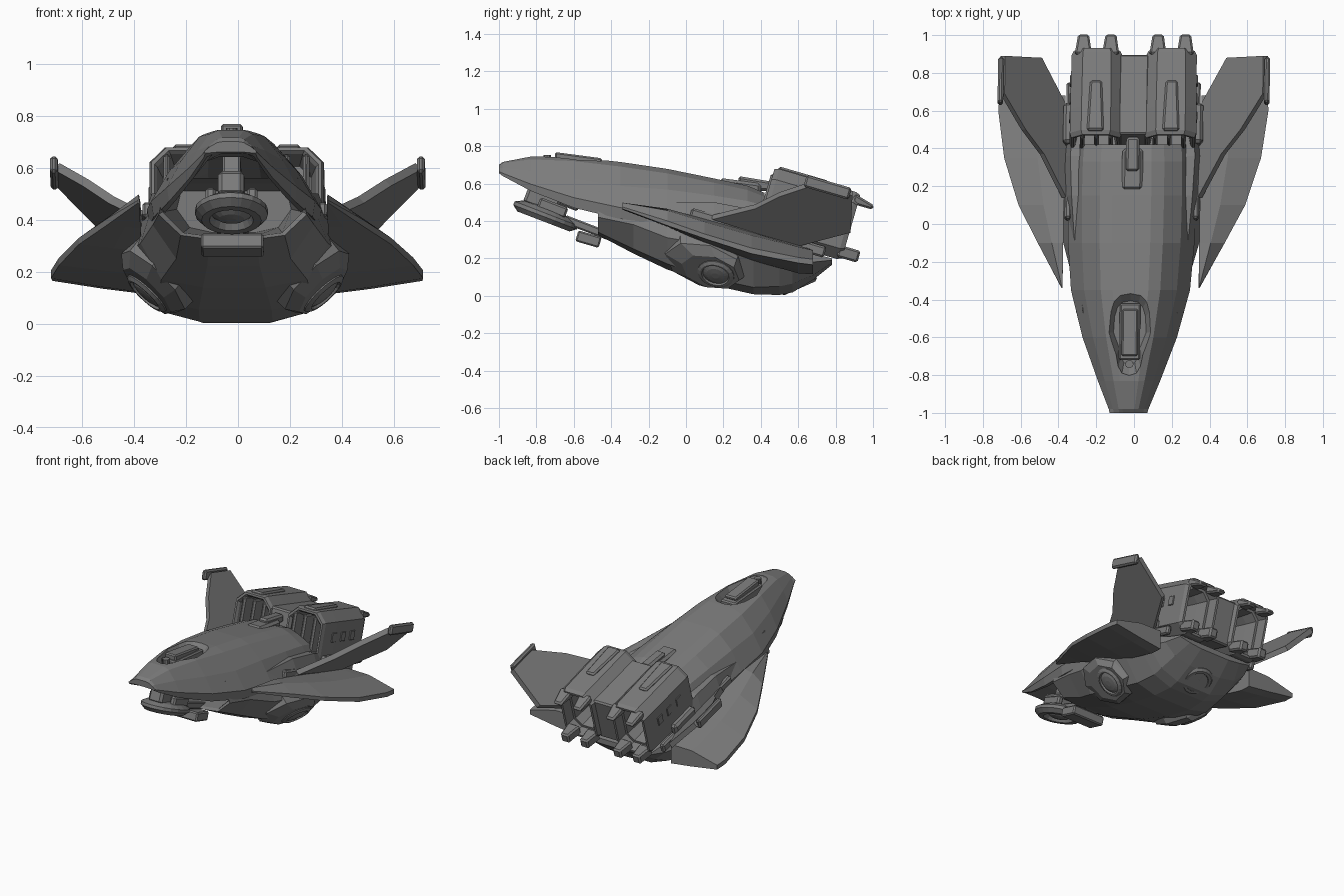
import bpy, bmesh, math
from mathutils import Matrix

cube = bpy.data.objects.get("Cube")
if cube:
    bpy.data.objects.remove(cube, do_unlink=True)

grey = bpy.data.materials.new("hull_grey")
grey.use_nodes = True
grey.diffuse_color = (0.2, 0.2, 0.2, 1)
grey.node_tree.nodes["Principled BSDF"].inputs["Base Color"].default_value = (0.2, 0.2, 0.2, 1)

# Thrust frame: engines, fins and pods are pitched with their tails down
PITCH = Matrix.Rotation(math.radians(-16.2), 4, 'X')
FLAT = Matrix.Identity(4)
SIDES = (("left", 1), ("right", -1))


def finish(name, bm, m=FLAT, bevel=0):
    """Place a mesh, keeping the slight yaw of the whole craft."""
    bm.transform(m)
    for v in bm.verts:
        v.co.x += 0.016 * v.co.y - 0.013
    bmesh.ops.recalc_face_normals(bm, faces=bm.faces)
    mesh = bpy.data.meshes.new(name)
    bm.to_mesh(mesh)
    bm.free()
    mesh.materials.append(grey)
    ob = bpy.data.objects.new(name, mesh)
    bpy.context.collection.objects.link(ob)
    if bevel:
        mod = ob.modifiers.new("edge", 'BEVEL')
        mod.width, mod.segments = bevel, 1
    return ob


def loft(name, rings, m=FLAT, bevel=0):
    """Skin closed rings of equal length and cap both ends."""
    bm = bmesh.new()
    rows = [[bm.verts.new(p) for p in r] for r in rings]
    n = len(rows[0])
    for a, b in zip(rows, rows[1:]):
        for i in range(n):
            j = (i + 1) % n
            bm.faces.new((a[i], a[j], b[j], b[i]))
    bm.faces.new(rows[0])
    bm.faces.new(rows[-1])
    return finish(name, bm, m, bevel)


def box(name, x, y, z, m=FLAT, bevel=0.008, taper=1.0, drop=0.0):
    """Box from ranges; taper narrows its rear, drop lowers its rear top."""
    cx, hx = (x[0] + x[1]) / 2, (x[1] - x[0]) / 2
    rings = []
    for yy, t, d in ((y[0], 1, 0), (y[1], taper, drop)):
        rings.append([(cx - hx * t, yy, z[0]), (cx + hx * t, yy, z[0]),
                      (cx + hx * t, yy, z[1] - d), (cx - hx * t, yy, z[1] - d)])
    return loft(name, rings, m, bevel)


def mirrored(half, y):
    """Closed cross-section from (x, z) points running from top to bottom."""
    return [(x, y, z) for x, z in half] + [(-x, y, z) for x, z in reversed(half)]


def ellipse(rx, ry, z, n=16, cx=0, cy=0, power=1.0):
    """Flat ring; a power under one squares it off."""
    ring = []
    for i in range(n):
        c, s = math.cos(math.tau * i / n), math.sin(math.tau * i / n)
        ring.append((cx + rx * math.copysign(abs(c) ** power, c),
                     cy + ry * math.copysign(abs(s) ** power, s), z))
    return ring


# Upper shell: y, half width, top, rim, inner roof
shell = []
for y, w, top, rim, roof in (
        (-1, .1, .70, .655, .66), (-.98, .105, .715, .64, .655), (-.83, .165, .744, .56, .64),
        (-.6, .25, .742, .47, .645), (-.35, .315, .715, .41, .63), (-.1, .335, .678, .38, .58),
        (.15, .34, .627, .34, .53), (.33, .337, .588, .3, .49), (.42, .33, .55, .29, .46)):
    h = top - rim
    shoulder = .42 - .2 * max(0, y + .35)
    shell.append(mirrored([(.3 * w, top), (.5 * w, top - .08 * h), (.78 * w, top - shoulder * h),
                           (w, rim + .2 * h), (.97 * w, rim), (.86 * w, rim + .02 * h),
                           (.66 * w, rim + .75 * (roof - rim)), (.3 * w, roof)], y))
hull = loft("upper_shell", shell)

# Canopy recess, wide at the back and narrow at the front
cutter = loft("canopy_cutter", [[(x * (1 - .35 * (y < -.6)), y, z) for x, y, z in
                                 ellipse(.115 * k, .225 * k, zz, 16, 0, -.575, .7)]
                                for zz, k in ((.68, .75), (.735, 1.0), (.85, 1.1))])
cutter.hide_render = True
cut = hull.modifiers.new("recess", 'BOOLEAN')
cut.operation, cut.object, cut.solver = 'DIFFERENCE', cutter, 'EXACT'
bpy.context.view_layer.objects.active = hull
bpy.ops.object.modifier_apply(modifier=cut.name)
bpy.data.objects.remove(cutter, do_unlink=True)
box("canopy_base", (-.055, .055), (-.72, -.42), (.66, .735), drop=.025)
box("canopy_top", (-.042, .042), (-.7, -.45), (.71, .768), drop=.033)
loft("canopy_sensor", [ellipse(.022, .022, z, 10, 0, -.742) for z in (.67, .752)])

# Lower body with an open front bay
body = [mirrored(half, y) for y, half in (
    (-.15, [(.19, .56), (.22, .44), (.17, .37), (.08, .35)]),
    (-.45, [(.24, .56), (.27, .43), (.19, .35), (.08, .335)]),
    (-.47, [(.25, .56), (.285, .42), (.2, .34), (.09, .325)]),
    (-.28, [(.27, .54), (.31, .38), (.22, .25), (.1, .225)]),
    (-.1, [(.3, .5), (.36, .31), (.28, .17), (.12, .14)]),
    (.15, [(.32, .5), (.41, .27), (.3, .09), (.14, .055)]),
    (.36, [(.33, .46), (.4, .23), (.28, .045), (.14, .008)]),
    (.5, [(.32, .4), (.38, .2), (.26, .05), (.13, .004)]),
    (.57, [(.32, .27), (.36, .19), (.26, .065), (.13, .018)]),
    (.68, [(.3, .225), (.32, .18), (.24, .11), (.12, .085)]),
    (.78, [(.28, .2), (.28, .19), (.2, .175), (.11, .165)]))]
loft("lower_body", body)
loft("belly_port", [ellipse(r, r, z, 20) for r, z in (
    (.105, .05), (.105, -.01), (.09, -.022), (.072, -.022), (.067, -.012), (.02, -.018))],
    Matrix.Translation((0, .6, .06)) @ Matrix.Rotation(math.radians(24), 4, 'X'))
box("spine_block", (-.055, .055), (.18, .4), (.54, .63), bevel=.015, drop=.03)
box("spine_cap", (-.035, .035), (.28, .46), (.56, .64), bevel=.012, drop=.03)
box("chin_block", (-.12, .12), (-.59, -.46), (.27, .33), PITCH @ Matrix.Translation((0, -.06, -.155)))

# Turret slung under the nose
tm = Matrix.Translation((0, -.75, .43)) @ Matrix.Rotation(math.radians(-21), 4, 'X')
loft("turret_ring", [ellipse(r, r * 1.3, z, 20) for r, z in (
    (.07, -.005), (.085, -.035), (.115, -.035), (.14, -.01), (.14, .01), (.11, .03), (.06, .04))], tm)
loft("turret_lens", [ellipse(r, r, z, 14) for r, z in ((.075, -.015), (.05, -.03), (.02, -.035))], tm)
box("turret_head", (-.05, .05), (-.14, .05), (.02, .12), tm, .015)
box("turret_mount", (-.035, .035), (-.05, .15), (.08, .22), tm)
box("turret_arm", (-.06, .06), (.1, .42), (-.005, .04), tm)

for side, s in SIDES:
    def span(a, b):
        return (min(a * s, b * s), max(a * s, b * s))

    box(side + "_turret_cheek", span(.06, .1), (-.06, .1), (.02, .08), tm, .01)
    box(side + "_side_rail", span(.32, .355), (-.1, .65), (.4, .46), PITCH, .01)

    # Belly pod with a round port
    pm = (Matrix.Translation((.315 * s, .09, .165)) @ PITCH
          @ Matrix.Rotation(math.radians(138 * s), 4, 'Y'))
    loft(side + "_belly_pod", [ellipse(rx, ry, z, 8, 0, cy) for rx, ry, z, cy in (
        (.17, .24, -.1, 0), (.165, .22, 0, .01), (.125, .16, .035, .05))], pm)
    loft(side + "_pod_port", [ellipse(r, r, z, 20, 0, .08) for r, z in (
        (.1, .01), (.1, .04), (.085, .05), (.075, .05), (.07, .04), (.05, .048), (.02, .052))], pm)

    # Swept wing: y, outer x, inner top, outer top, outer bottom, inner bottom
    wing = []
    for y, xo, zi, zo, zu, zb in (
            (-.34, .365, .48, .475, .465, .46), (-.1, .495, .465, .4, .375, .37),
            (.1, .6, .41, .33, .305, .28), (.35, .68, .34, .255, .225, .19),
            (.6, .715, .27, .205, .175, .12), (.68, .71, .245, .195, .165, .115)):
        xm = .36 + .45 * (xo - .36)
        wing.append([(s * x, y, z) for x, z in (
            (.36, zi), (xm, zi + .45 * (zo - zi) + .02), (xo, zo), (xo, zu),
            (xm, zb + .4 * (zu - zb)), (.36, zb))])
    loft(side + "_wing", wing)

    # Upswept fin with a tip bar
    outline = ((.36, .14), (.48, .37), (.58, .5), (.695, .69), (.695, .89), (.5, .88), (.35, .6))
    fin = []
    for k in (-.012, .012):
        fin.append([(s * (x - k), y, .46 + 1.03 * (x - .36) - .29 * y + k) for x, y in outline])
    loft(side + "_fin", fin)
    box(side + "_fin_tip", span(.69, .72), (.44, .69), (.735, .80), PITCH, .01)
    box(side + "_fin_root", span(.32, .37), (.3, .52), (.42, .52), PITCH, .015)

    # Engine nacelle: hollow chamfered box, front intake and deep rear outlet
    def frame(u, inset):
        x0, x1, v0, v1, c = .06 + inset, .335 - inset, .41 + inset, .79 - inset, .06 - inset * .3
        return [(s * x, u, v) for x, v in (
            (x0 + c, v0), (x1 - c, v0), (x1, v0 + c), (x1, v1 - c),
            (x1 - c, v1), (x0 + c, v1), (x0, v1 - c), (x0, v0 + c))]

    loft(side + "_nacelle", [frame(u, i) for u, i in (
        (.38, .05), (.28, .03), (.265, .02), (.265, .008), (.29, 0), (.42, .0), (.72, .004),
        (.745, .015), (.745, .03), (.7, .035), (.48, .06))], PITCH)
    # Inner nozzle collar
    loft(side + "_nozzle", [frame(u, i) for u, i in (
        (.47, .05), (.66, .035), (.68, .04), (.68, .055), (.6, .07), (.5, .08))], PITCH)
    box(side + "_engine_panel", span(.155, .245), (.285, .56), (.77, .803), PITCH, .01, .7)
    for i in range(3):
        box(f"{side}_intake_blade_{i}", span(.105 + .075 * i, .13 + .075 * i),
            (.255, .37), (.43, .755), PITCH, .01)
        box(f"{side}_side_louvre_{i}", span(.32, .339), (.38 + .1 * i, .43 + .1 * i), (.6, .66), PITCH, .003)

    # Rim prongs reaching behind the outlet
    for x in (.08, .225):
        for tag, v0, v1, drop in (("upper", .72, .775, .03), ("lower", .425, .49, 0)):
            box(f"{side}_{tag}_prong_{round(x * 100)}", span(x, x + .09), (.715, .83),
                (v0, v1), PITCH, .01, .65, drop)

# Saddle joining the engines
box("engine_saddle", (-.08, .08), (.28, .72), (.45, .74), PITCH, .01)
